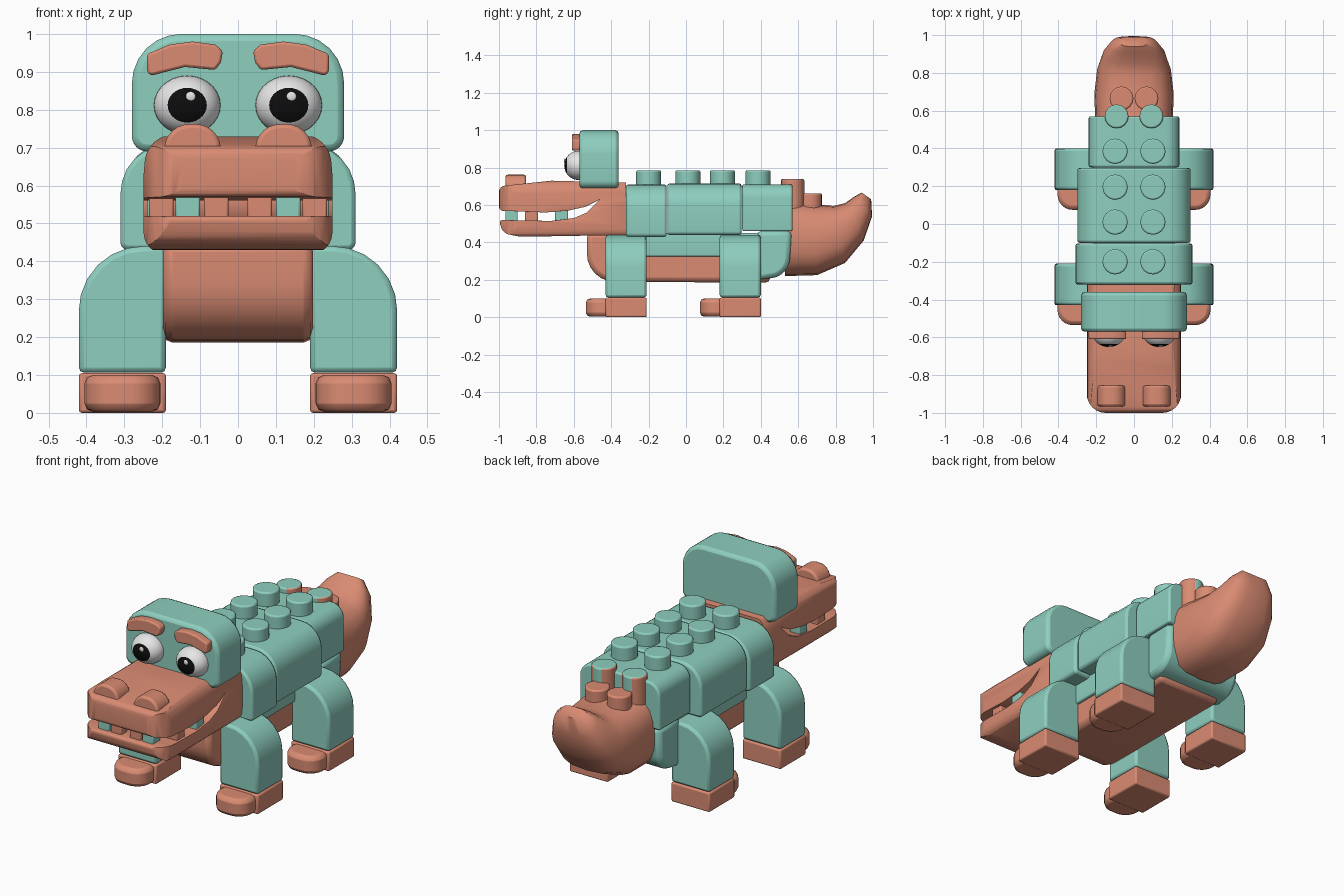
import bpy, bmesh, math
from mathutils import Vector, Matrix

if "Cube" in bpy.data.objects:
    bpy.data.objects.remove(bpy.data.objects["Cube"])


def material(name, r, g, b):
    m = bpy.data.materials.new(name)
    m.use_nodes = True
    m.diffuse_color = (r, g, b, 1)
    node = next(n for n in m.node_tree.nodes if n.type == 'BSDF_PRINCIPLED')
    node.inputs["Base Color"].default_value = (r, g, b, 1)
    node.inputs["Roughness"].default_value = 0.6
    return m


teal = material("teal", 0.27, 0.62, 0.52)
coral = material("coral", 0.70, 0.26, 0.17)
white = material("white", 0.80, 0.80, 0.80)
black = material("black", 0.004, 0.004, 0.004)


def finish(name, bm, mats, bevel=0.0, angle=35):
    bmesh.ops.recalc_face_normals(bm, faces=bm.faces)
    me = bpy.data.meshes.new(name)
    bm.to_mesh(me)
    bm.free()
    ob = bpy.data.objects.new(name, me)
    bpy.context.collection.objects.link(ob)
    for m in mats:
        me.materials.append(m)
    bpy.ops.object.select_all(action='DESELECT')
    ob.select_set(True)
    bpy.context.view_layer.objects.active = ob
    bpy.ops.object.shade_smooth_by_angle(angle=math.radians(angle))
    if bevel:
        add_bevel(ob, bevel)
    return ob


def add_bevel(ob, width):
    mod = ob.modifiers.new("soft_edges", 'BEVEL')
    mod.width, mod.segments = width, 2
    mod.limit_method, mod.angle_limit = 'ANGLE', math.radians(38)


def fillet(corners, steps=6):
    """Round each (a, b, radius) corner of an outline."""
    out = []
    pts = [Vector(c[:2]) for c in corners]
    for i, c in enumerate(corners):
        p, r = pts[i], c[2] if len(c) > 2 else 0
        if not r:
            out.append(p)
            continue
        a = p + (pts[i - 1] - p).normalized() * r
        b = p + (pts[(i + 1) % len(pts)] - p).normalized() * r
        for k in range(steps + 1):
            t = k / steps
            w0, w1, w2 = (1 - t) ** 2, 1.414 * t * (1 - t), t * t
            out.append((a * w0 + p * w1 + b * w2) / (w0 + w1 + w2))
    return out


def prism(name, corners, axis, lo, hi, mat, bevel=0.012, flip=1):
    """Extrude an outline along an axis; flip = -1 mirrors it in x."""
    def place(p, d):
        v = {'x': (d, p.x, p.y), 'y': (p.x, d, p.y), 'z': (p.x, p.y, d)}[axis]
        return (v[0] * flip, v[1], v[2])
    bm = bmesh.new()
    pts = fillet(corners)
    a = [bm.verts.new(place(p, lo)) for p in pts]
    b = [bm.verts.new(place(p, hi)) for p in pts]
    bm.faces.new(a)
    bm.faces.new(b[::-1])
    for i in range(len(pts)):
        j = (i + 1) % len(pts)
        bm.faces.new((a[i], a[j], b[j], b[i]))
    return finish(name, bm, [mat], bevel)


def block(name, w, y0, y1, z0, z1, top_r, low_r, mat, bevel=0.012):
    """Block centred on x with rounded shoulders."""
    outline = [(-w, z0, low_r), (w, z0, low_r), (w, z1, top_r), (-w, z1, top_r)]
    return prism(name, outline, 'y', y0, y1, mat, bevel)


def box(name, x0, x1, y0, y1, z0, z1, mat, bevel=0.012, flip=1):
    return prism(name, [(x0, y0), (x1, y0), (x1, y1), (x0, y1)], 'z', z0, z1, mat, bevel, flip)


def intersect(ob, cutter):
    mod = ob.modifiers.new("shape", 'BOOLEAN')
    mod.operation, mod.object, mod.solver = 'INTERSECT', cutter, 'EXACT'
    bpy.context.view_layer.objects.active = ob
    bpy.ops.object.modifier_apply(modifier=mod.name)
    bpy.data.objects.remove(cutter)


# Head block
block("head", 0.28, -0.57, -0.36, 0.69, 1.0, 0.13, 0.04, teal, 0.018)

# Jaws: side outline with open mouth, rounded in plan and in section
jaw = prism("jaws", [
    (-1, 0.70, 0.03), (-0.72, 0.73), (-0.32, 0.72), (-0.32, 0.44), (-0.89, 0.43, 0.03),
    (-0.98, 0.45, 0.03), (-1, 0.52, 0.02), (-0.72, 0.515), (-0.6, 0.53), (-0.53, 0.56),
    (-0.46, 0.63), (-0.54, 0.59), (-0.63, 0.57), (-0.75, 0.56), (-1, 0.57, 0.02)],
    'x', -0.3, 0.3, coral, 0)
intersect(jaw, prism("plan_cutter", [
    (-0.25, -1, 0.1), (0.25, -1, 0.1), (0.25, -0.3), (-0.25, -0.3)], 'z', 0.3, 0.9, coral, 0))
intersect(jaw, prism("section_cutter", [
    (-0.245, 0.42, 0.05), (0.245, 0.42, 0.05), (0.255, 0.56), (0.24, 0.735, 0.07),
    (-0.24, 0.735, 0.07), (-0.255, 0.56)], 'y', -1.1, -0.2, coral, 0))
add_bevel(jaw, 0.012)

# Body segments
block("shoulder_segment", 0.31, -0.32, -0.103, 0.43, 0.71, 0.13, 0.02, teal)
block("middle_segment", 0.30, -0.10, 0.297, 0.44, 0.715, 0.12, 0.02, teal)
block("rear_segment", 0.24, 0.30, 0.57, 0.46, 0.71, 0.07, 0.01, teal)
prism("rear_lower_segment", [(0.38, 0.2), (0.55, 0.22, 0.09), (0.565, 0.462), (0.38, 0.462)],
      'x', -0.235, 0.235, teal, 0.025)
block("flank", 0.215, -0.22, 0.45, 0.325, 0.45, 0.01, 0.01, teal)

# Belly with rounded chest
belly = prism("belly", [(-0.53, 0.45), (-0.53, 0.19, 0.15), (0.45, 0.185), (0.45, 0.45)],
              'x', -0.198, 0.198, coral, 0.025)

# Tail lofted through rings: (bottom y, bottom z, top y, top z, half width)
rings = [(0.53, 0.22, 0.53, 0.63, 0.205), (0.70, 0.225, 0.68, 0.605, 0.21),
         (0.85, 0.29, 0.79, 0.595, 0.195), (0.95, 0.41, 0.85, 0.61, 0.165),
         (0.995, 0.54, 0.90, 0.645, 0.125), (0.99, 0.63, 0.94, 0.667, 0.075)]
bm = bmesh.new()
loops = []
for y0, z0, y1, z1, w in rings:
    low, high = Vector((0, y0, z0)), Vector((0, y1, z1))
    loop = []
    for k in range(20):
        t = math.tau * k / 20
        c, s = math.cos(t), math.sin(t)
        x = math.copysign(abs(c) ** 0.65, c) * w
        h = math.copysign(abs(s) ** 0.8, s)
        v = low.lerp(high, 0.5 + 0.5 * h)
        loop.append(bm.verts.new((x, v.y, v.z)))
    loops.append(loop)
for a, b in zip(loops, loops[1:]):
    for k in range(20):
        j = (k + 1) % 20
        bm.faces.new((a[k], a[j], b[j], b[k]))
bm.faces.new(loops[0])
bm.faces.new(loops[-1])
finish("tail", bm, [coral], angle=50)


def stud(name, x, y, z0, z1, r, mats):
    bm = bmesh.new()
    bmesh.ops.create_cone(bm, cap_ends=True, segments=16, radius1=r, radius2=r, depth=z1 - z0,
                          matrix=Matrix.Translation((x, y, (z0 + z1) / 2)))
    bm.normal_update()
    # Second colour on the cheeks
    for f in bm.faces:
        f.material_index = int(len(mats) > 1 and abs(f.normal.x) > 0.5)
    finish(name, bm, mats, 0.008)


def ball(name, centre, scale, mats, pupil=0.0):
    bm = bmesh.new()
    bmesh.ops.create_uvsphere(bm, u_segments=28, v_segments=20, radius=1)
    for f in bm.faces:
        c = f.calc_center_median()
        f.material_index = int(c.z > 0 and c.xy.length < pupil)
    turn = Matrix.Rotation(math.pi / 2, 4, 'X')
    bm.transform(Matrix.Translation(centre) @ Matrix.Diagonal((*scale, 1)) @ turn)
    finish(name, bm, mats)


# Paired parts
for s, side in ((1, "left"), (-1, "right")):
    # Eyes, glints and brows
    ball(side + "_eye", (s * 0.134, -0.575, 0.812), (0.088, 0.076, 0.078), [white, black], 0.6)
    ball(side + "_glint", (s * 0.133 + 0.008, -0.647, 0.835), (0.013, 0.005, 0.013), [white])
    prism(side + "_brow", [
        (0.04, 0.955), (0.06, 0.972), (0.12, 0.98), (0.18, 0.972), (0.24, 0.947), (0.24, 0.90),
        (0.23, 0.89), (0.14, 0.913), (0.06, 0.905), (0.045, 0.925)],
        'y', -0.61, -0.56, coral, 0.01, s)
    # Nostrils
    prism(side + "_nostril", [(0.045, 0.69), (0.195, 0.69), (0.19, 0.762, 0.06), (0.05, 0.762, 0.06)],
          'y', -0.965, -0.855, coral, 0.02, s)
    # Teeth
    box(side + "_front_tooth", 0.10, 0.165, -0.965, -0.90, 0.505, 0.58, teal, 0.006, s)
    box(side + "_middle_tooth", 0.025, 0.09, -0.965, -0.91, 0.505, 0.58, coral, 0.006, s)
    box(side + "_side_tooth", 0.17, 0.235, -0.86, -0.79, 0.505, 0.575, coral, 0.006, s)
    box(side + "_back_tooth", 0.18, 0.24, -0.70, -0.63, 0.505, 0.58, teal, 0.006, s)
    # Legs and feet
    for y0, end in ((-0.43, "front"), (0.18, "rear")):
        leg = f"{side}_{end}_"
        prism(leg + "leg", [(0.19, 0.106), (0.42, 0.106), (0.42, 0.44, 0.17), (0.19, 0.44)],
              'y', y0, y0 + 0.22, teal, 0.014, s)
        box(leg + "foot", 0.19, 0.42, y0, y0 + 0.22, 0, 0.105, coral, 0.008, s)
        prism(leg + "toe", [(0.205, y0 + 0.03), (0.205, y0 - 0.105, 0.08),
                            (0.405, y0 - 0.105, 0.08), (0.405, y0 + 0.03)],
              'z', 0.003, 0.1, coral, 0.022, s)
    # Back studs
    for i, y in enumerate((-0.2, 0.01, 0.195, 0.385)):
        stud(f"{side}_stud_{i + 1}", s * 0.1, y, 0.69, 0.785, 0.067, [teal])
    stud(side + "_rear_stud", s * 0.092, 0.57, 0.55, 0.738, 0.063, [teal, coral])
    stud(side + "_tail_stud", s * 0.066, 0.665, 0.55, 0.662, 0.063, [coral])
